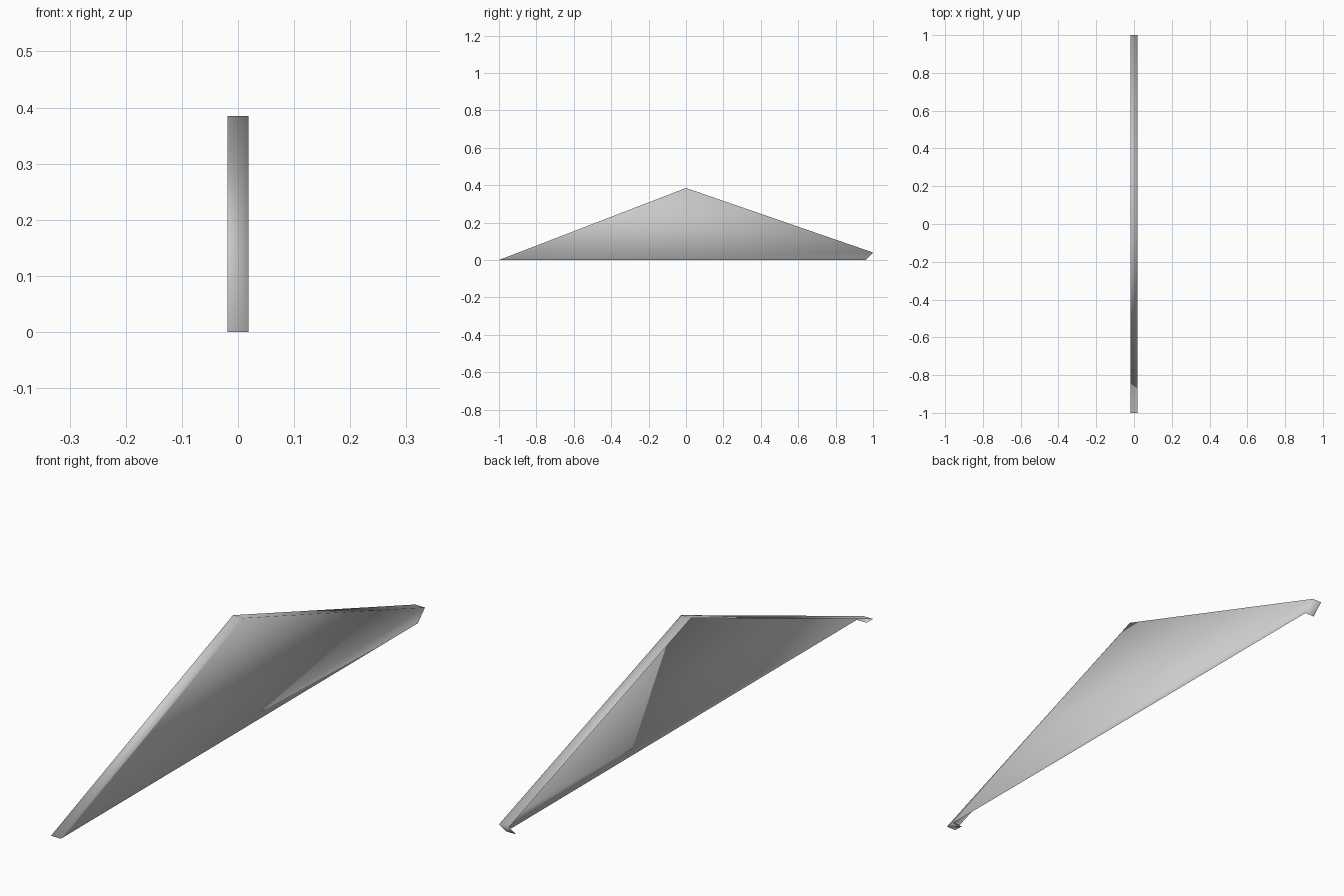
import bpy
import bmesh

cube = bpy.data.objects.get("Cube")
if cube:
    bpy.data.objects.remove(cube)

# One plain grey for the whole sheet
grey = bpy.data.materials.new("light_grey")
grey.use_nodes = True
colour = (0.6, 0.6, 0.6, 1)
grey.diffuse_color = colour
grey.node_tree.nodes["Principled BSDF"].inputs["Base Color"].default_value = colour

HALF_WIDTH = 0.019
# Outline in y, z: front tip, front lip end, back lip end, back tip, peak
OUTLINE = [(-1, 0), (-0.965, 0), (0.96, 0), (1, 0.04), (0, 0.385)]
OPEN_EDGE = 1  # the long bottom edge has no flange

bm = bmesh.new()
outer = [bm.verts.new((HALF_WIDTH, y, z)) for y, z in OUTLINE]
inner = [bm.verts.new((-HALF_WIDTH, y, z)) for y, z in OUTLINE]

# Triangular side panel
bm.faces.new(outer)

# Flanges folded back from the panel along the slopes and the short lips
for i in range(len(OUTLINE)):
    j = (i + 1) % len(OUTLINE)
    if i != OPEN_EDGE:
        bm.faces.new((outer[j], outer[i], inner[i], inner[j]))

# The panel is softly shaded across all its folds
for face in bm.faces:
    face.smooth = True

mesh = bpy.data.meshes.new("gable_panel")
bm.to_mesh(mesh)
bm.free()
mesh.materials.append(grey)
panel = bpy.data.objects.new("gable_panel", mesh)
bpy.context.collection.objects.link(panel)
